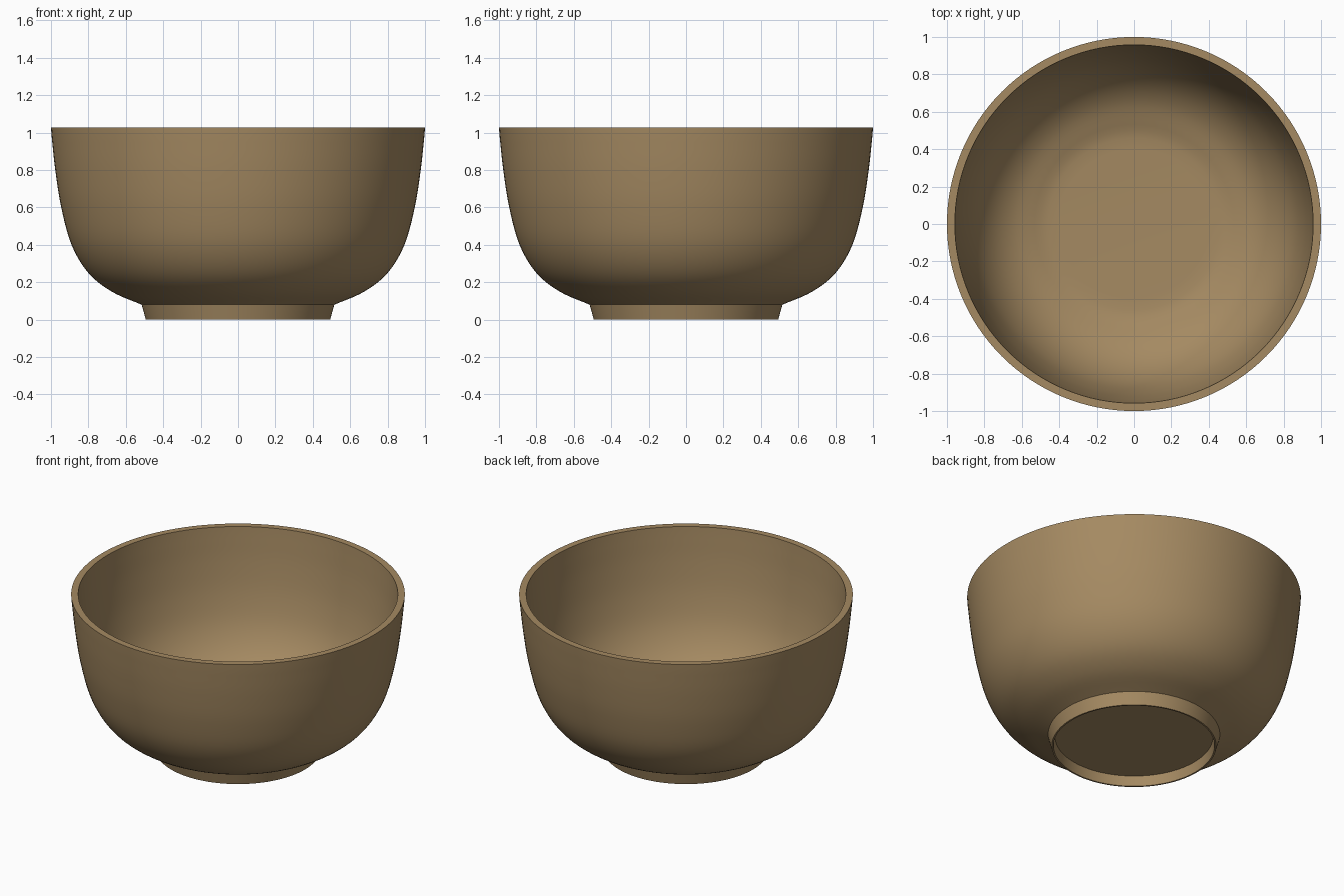
import bpy, bmesh, math
from mathutils import Vector

if "Cube" in bpy.data.objects:
    bpy.data.objects.remove(bpy.data.objects["Cube"])

SEGMENTS = 128

clay = bpy.data.materials.new("warm_brown_clay")
clay.diffuse_color = (0.376, 0.254, 0.122, 1)
clay.use_nodes = True
clay.node_tree.nodes["Principled BSDF"].inputs["Base Color"].default_value = clay.diffuse_color


def smooth_path(points, steps=5):
    """Catmull-Rom curve through (radius, height) points."""
    p = [Vector(q) for q in points]
    p = [2 * p[0] - p[1]] + p + [2 * p[-1] - p[-2]]
    out = []
    for i in range(1, len(p) - 2):
        a, b, c, d = p[i - 1:i + 3]
        for s in range(steps):
            t = s / steps
            out.append(0.5 * (2 * b + (c - a) * t + (2 * a - 5 * b + 4 * c - d) * t ** 2
                              + (3 * b - a - 3 * c + d) * t ** 3))
    return out + [p[-2]]


def lathe(name, profile):
    """Revolve a profile that starts and ends on the z axis."""
    bm = bmesh.new()
    rings = []
    for r, z in profile:
        if r < 1e-6:
            rings.append([bm.verts.new((0, 0, z))])
        else:
            rings.append([bm.verts.new((r * math.cos(2 * math.pi * k / SEGMENTS),
                                        r * math.sin(2 * math.pi * k / SEGMENTS), z))
                          for k in range(SEGMENTS)])
    for a, b in zip(rings, rings[1:]):
        for k in range(SEGMENTS):
            n = (k + 1) % SEGMENTS
            ring = [a[k % len(a)], a[n % len(a)], b[n % len(b)], b[k % len(b)]]
            bm.faces.new(list(dict.fromkeys(ring)))
    bmesh.ops.recalc_face_normals(bm, faces=bm.faces)
    mesh = bpy.data.meshes.new(name)
    bm.to_mesh(mesh)
    bm.free()
    mesh.materials.append(clay)
    obj = bpy.data.objects.new(name, mesh)
    bpy.context.collection.objects.link(obj)
    bpy.context.view_layer.objects.active = obj
    obj.select_set(True)
    bpy.ops.object.shade_smooth_by_angle(angle=math.radians(30))
    obj.select_set(False)
    return obj


# Foot ring with recessed underside
foot = [(0, 0.065), (0.474, 0.065), (0.483, 0.0), (0.493, 0.0), (0.515, 0.08)]
# Outer wall, from foot to rim
outer = smooth_path([(0.515, 0.08), (0.675, 0.15), (0.80, 0.25), (0.89, 0.40),
                     (0.945, 0.60), (0.977, 0.80), (0.997, 0.985)])
# Flat-topped rim
rim = [(1.0, 1.027), (0.958, 1.027)]
# Inner wall, from rim down to the flat floor
inner = smooth_path([(0.955, 0.985), (0.937, 0.80), (0.905, 0.60), (0.852, 0.42),
                     (0.768, 0.28), (0.655, 0.185), (0.50, 0.125)])
floor = [(0.46, 0.118), (0.40, 0.115), (0, 0.115)]

lathe("bowl", foot + [tuple(v) for v in outer[1:]] + rim + [tuple(v) for v in inner] + floor)
